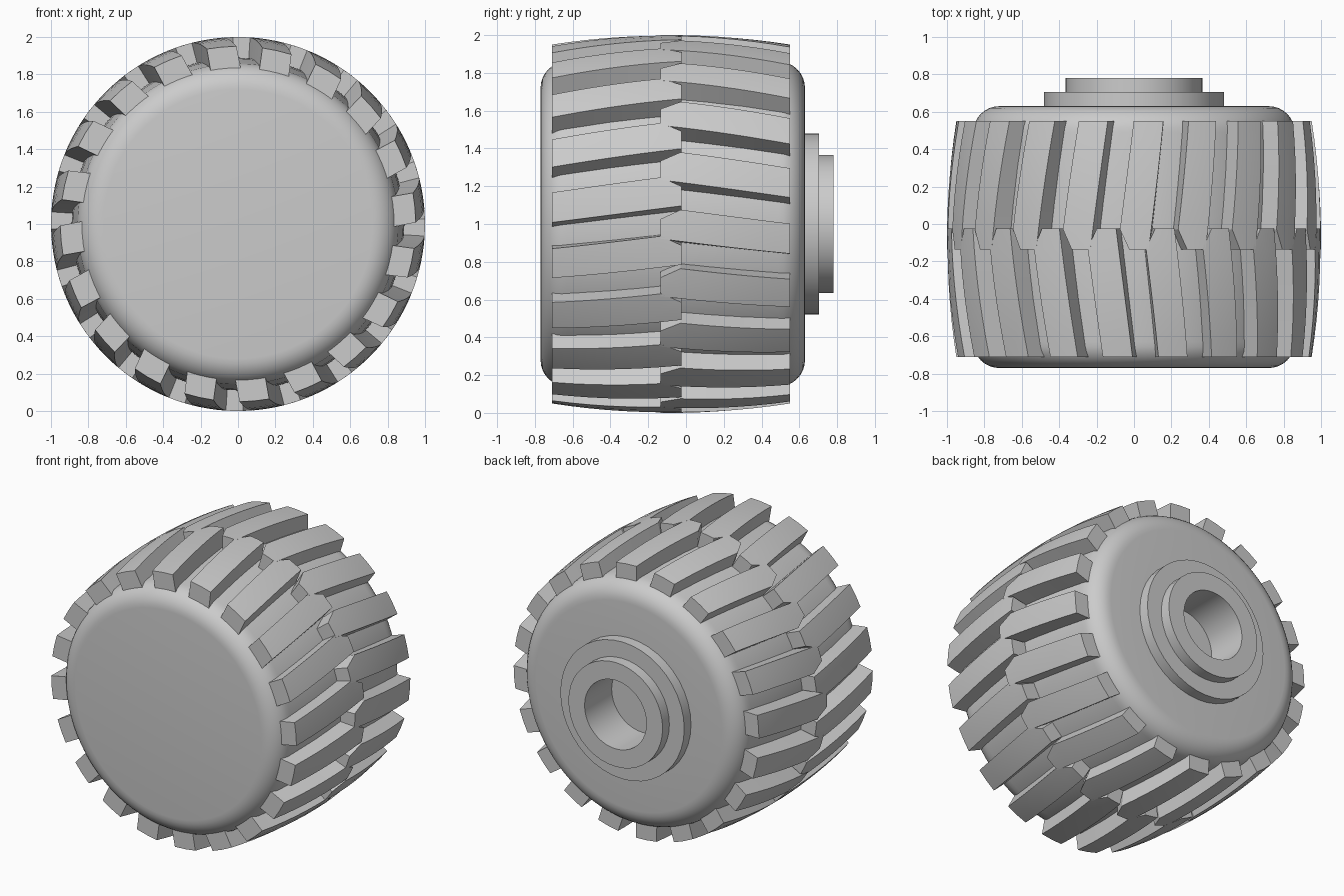
import bpy
import bmesh
from math import sin, cos, pi, radians

cube = bpy.data.objects.get("Cube")
if cube:
    bpy.data.objects.remove(cube, do_unlink=True)

AXLE_Z = 1.0
MID_Y = -0.08
LUGS = 20

grey = bpy.data.materials.new("rubber_grey")
grey.use_nodes = True
colour = (0.6, 0.6, 0.6, 1)
grey.diffuse_color = colour
for node in grey.node_tree.nodes:
    if node.type == 'BSDF_PRINCIPLED':
        node.inputs["Base Color"].default_value = colour


def point(r, angle, y):
    """Position at a radius and angle around the axle."""
    return (r * cos(angle), y, AXLE_Z + r * sin(angle))


def finish(bm, name):
    bmesh.ops.recalc_face_normals(bm, faces=bm.faces)
    mesh = bpy.data.meshes.new(name)
    bm.to_mesh(mesh)
    bm.free()
    mesh.materials.append(grey)
    obj = bpy.data.objects.new(name, mesh)
    bpy.context.collection.objects.link(obj)
    bpy.ops.object.select_all(action='DESELECT')
    obj.select_set(True)
    bpy.context.view_layer.objects.active = obj
    bpy.ops.object.shade_smooth_by_angle(angle=radians(25))
    return obj


def lathe(name, profile, segments):
    """Turn a (radius, y) profile around the axle; first ring gets a cap."""
    bm = bmesh.new()
    rings = [[bm.verts.new(point(r, 2 * pi * i / segments, y))
              for i in range(segments)] for r, y in profile]
    bm.faces.new(rings[0])
    for a, b in zip(rings, rings[1:]):
        for i in range(segments):
            j = (i + 1) % segments
            bm.faces.new((a[i], a[j], b[j], b[i]))
    finish(bm, name)


def crown(y, peak, drop):
    return peak - drop * ((y - MID_Y) / 0.63) ** 2


# Wheel body: flat ends, rounded shoulders, slightly crowned tread
fillet, steps = 0.14, 8
arc = [(fillet * sin(pi / 2 * i / steps), fillet * cos(pi / 2 * i / steps))
       for i in range(steps + 1)]
front = [(0.72 + r, -0.63 - y) for r, y in arc]
back = [(0.72 + r, 0.49 + y) for r, y in reversed(arc)]
middle = [(crown(y, 0.89, 0.035), y) for y in (-0.4, -0.25, MID_Y, 0.1, 0.3)]
lathe("wheel_body", front + middle + back + [(0.3, 0.63)], 96)

# Stepped hub with a blind axle hole
lathe("hub", [(0.24, 0.48), (0.24, 0.78), (0.365, 0.78), (0.365, 0.705),
              (0.48, 0.705), (0.48, 0.62)], 40)


def lug_row(name, y_start, direction, start_angle):
    """Ring of slanted lugs, each with one chamfered corner at its inner tip."""
    bm = bmesh.new()
    length, half = 0.685, radians(4.8)
    shoulder = 0.845
    stations = [shoulder * i / 6 for i in range(7)] + [1.0]
    for n in range(LUGS):
        base = start_angle + 2 * pi * n / LUGS
        sections = []
        for t in stations:
            y = y_start + direction * length * t
            centre = base + radians(5) * t
            cut = radians(3.6) * max(0, t - shoulder) / (1 - shoulder)
            low, high = centre - half, centre + half - cut
            top = crown(y, 1.0, 0.05)
            ring = [(0.8, low - 0.035), (top, low), (top, (low + high) / 2),
                    (top, high), (0.8, high)]
            sections.append([bm.verts.new(point(r, a, y)) for r, a in ring])
        for a, b in zip(sections, sections[1:]):
            for i in range(5):
                j = (i + 1) % 5
                bm.faces.new((a[i], a[j], b[j], b[i]))
        bm.faces.new(sections[0])
        bm.faces.new(sections[-1])
    finish(bm, name)


# Two interleaved rows of tread lugs
lug_row("front_tread_lugs", -0.71, 1, radians(95.3))
lug_row("back_tread_lugs", 0.55, -1, radians(85.3))
